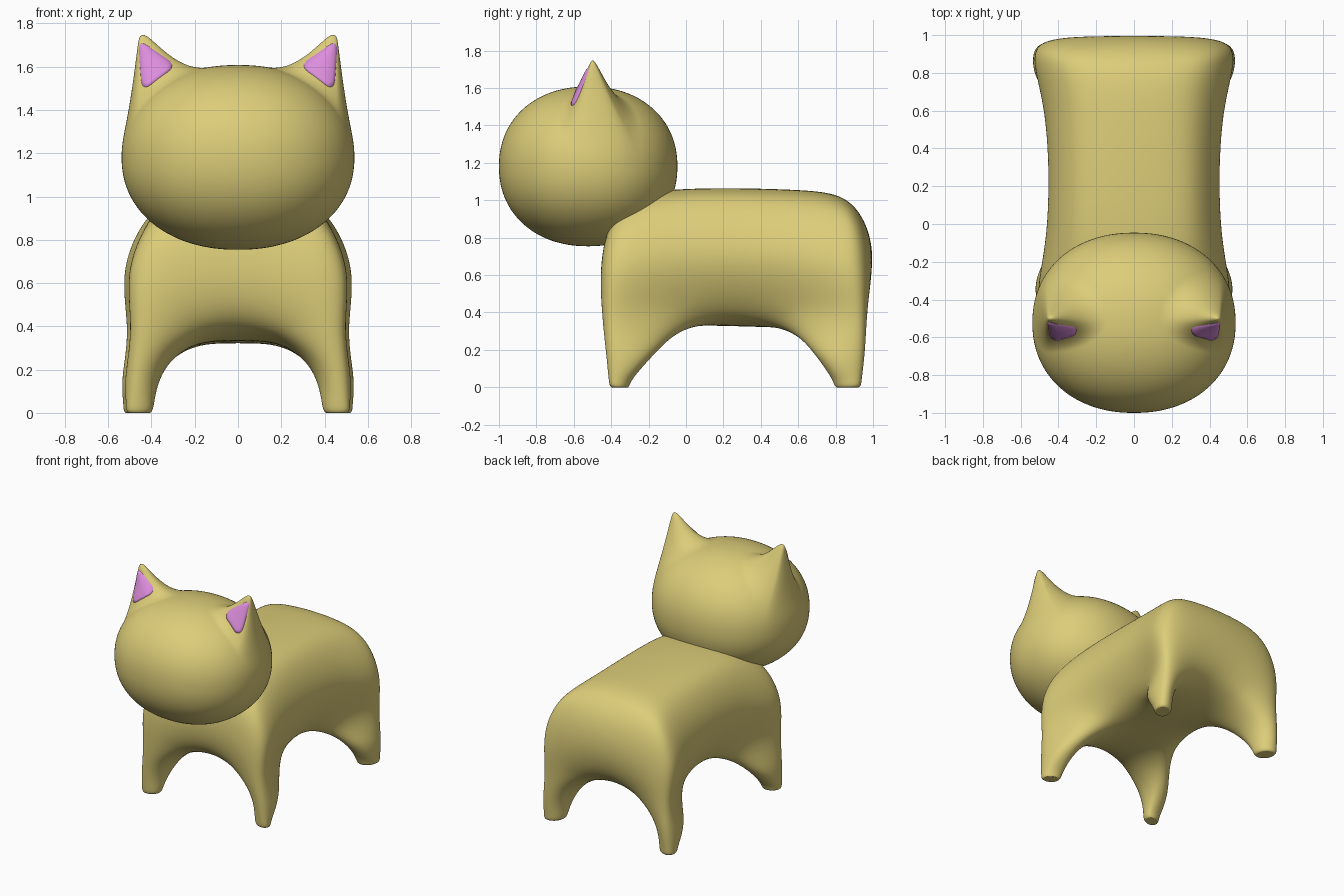
import bpy, bmesh, math
from mathutils import Vector
from mathutils.bvhtree import BVHTree

if "Cube" in bpy.data.objects:
    bpy.data.objects.remove(bpy.data.objects["Cube"])


def material(name, rgb):
    m = bpy.data.materials.new(name)
    m.diffuse_color = (*rgb, 1)
    m.use_nodes = True
    m.node_tree.nodes["Principled BSDF"].inputs["Base Color"].default_value = m.diffuse_color
    return m


def add_object(name, bm, mat):
    bmesh.ops.recalc_face_normals(bm, faces=bm.faces)
    for f in bm.faces:
        f.smooth = True
    me = bpy.data.meshes.new(name)
    bm.to_mesh(me)
    me.materials.append(mat)
    ob = bpy.data.objects.new(name, me)
    bpy.context.collection.objects.link(ob)
    return ob


def subdivided_mesh(ob):
    return bpy.data.meshes.new_from_object(
        ob.evaluated_get(bpy.context.evaluated_depsgraph_get()))


def smooth_through_points(ob, levels, steps=4):
    """Subdivide, nudging the cage so the smooth surface passes through its points."""
    mod = ob.modifiers.new("Smooth", 'SUBSURF')
    goal = [v.co.copy() for v in ob.data.vertices]
    mod.levels = 1
    for _ in range(steps):
        me = subdivided_mesh(ob)
        for v, g, s in zip(ob.data.vertices, goal, me.vertices):
            v.co += g - s.co
        bpy.data.meshes.remove(me)
        ob.data.update()
        ob.data.update_tag()
        bpy.context.view_layer.update()
    mod.levels = levels
    me = subdivided_mesh(ob)
    ob.modifiers.clear()
    ob.data = me
    for v in me.vertices:
        v.co.z = max(v.co.z, 0)


fur = material("fur", (0.72, 0.61, 0.19))
pink = material("pink", (0.72, 0.27, 0.72))

# Body: surface points from front to rear, belly / middle / top layers
OUTER = [
    [(.493, -.415, .40), (.39, -.02, .42), (.39, .57, .405), (.51, .935, .40)],
    [(.482, -.408, .66), (.465, -.05, .69), (.475, .58, .69), (.505, .922, .66)],
    [(.38, -.35, .88), (.37, -.05, .95), (.37, .58, .945), (.40, .872, .905)],
]
INNER = [
    [(.20, -.375, .375), (.20, .05, .325), (.20, .50, .315), (.20, .905, .375)],
    [(.18, -.443, .70), None, None, (.18, .993, .71)],
    [(.17, -.35, .95), (.17, -.05, 1.047), (.17, .57, 1.045), (.17, .88, .972)],
]
# Leg sections: z, x range, y range
FRONT_LEG = [(.19, .345, .515, -.425, -.16), (.045, .39, .515, -.41, -.288),
             (-.002, .412, .503, -.395, -.312)]
REAR_LEG = [(.19, .352, .528, .68, .953), (.045, .395, .528, .783, .936),
            (-.002, .417, .515, .808, .92)]

bm = bmesh.new()
verts = {}
for i in range(4):
    table, side = (OUTER if i in (0, 3) else INNER), (-1 if i < 2 else 1)
    for k in range(3):
        for j, p in enumerate(table[k]):
            if p:
                verts[i, j, k] = bm.verts.new((side * p[0], p[1], p[2]))


def quad(*keys):
    bm.faces.new([verts[k] for k in keys])


for a in range(3):
    for k in range(2):
        for e in (0, 3):
            quad((e, a, k), (e, a + 1, k), (e, a + 1, k + 1), (e, a, k + 1))
            quad((a, e, k), (a + 1, e, k), (a + 1, e, k + 1), (a, e, k + 1))
    for b in range(3):
        cell = [(a, b), (a + 1, b), (a + 1, b + 1), (a, b + 1)]
        quad(*[(i, j, 2) for i, j in cell])
        if a == 1 or b == 1:
            quad(*[(i, j, 0) for i, j in cell])
            continue
        # Legs drop from the four corner cells, pinched across the diagonal
        loop = [verts[i, j, 0] for i, j in cell]
        for z, x0, x1, y0, y1 in (FRONT_LEG if b == 0 else REAR_LEG):
            cx, cy = (x0 + x1) / 2 * (a - 1), (y0 + y1) / 2
            ring = []
            for u, v in ((-1, -1), (1, -1), (1, 1), (-1, 1)):
                s = .42 if u * v * (a - 1) * (b - 1) > 0 else .32
                ring.append(bm.verts.new((cx + u * s * (x1 - x0),
                                          cy + v * s * (y1 - y0), z)))
            for n in range(4):
                m = (n + 1) % 4
                bm.faces.new((loop[n], loop[m], ring[m], ring[n]))
            loop = ring
        bm.faces.new(loop)
body = add_object("body", bm, fur)
bm.free()
smooth_through_points(body, 4)

# Head: slightly boxy ellipsoid with two ears pulled upward
bm = bmesh.new()
bmesh.ops.create_icosphere(bm, subdivisions=7, radius=1)
POWER = 2.15
for v in bm.verts:
    n = v.co.copy()
    r = sum(abs(c) ** POWER for c in n) ** (-1 / POWER)
    x, y, z = n.x * r * .538, n.y * r * .477 - .523, n.z * r * .427 + 1.181
    if z > 1.181:
        dx, dy = abs(x) - .455, y + .5
        dx /= .085 if dx > 0 else .32
        dy /= .26 if dy > 0 else .18
        d = math.sqrt(dx * dx + dy * dy + .0064)
        if d < 1:
            z += .37 * (1 - d) ** 2
    v.co = (x, y, z)
add_object("head", bm, fur)
surface = BVHTree.FromBMesh(bm)
bm.free()

# Ear linings: padded rounded triangles laid on the front of each ear
corners = [Vector(c) for c in ((.464, 1.732), (.28, 1.606), (.446, 1.482))]
outline = []
for n, c in enumerate(corners):
    start, end = c.lerp(corners[n - 1], .25), c.lerp(corners[(n + 1) % 3], .25)
    for s in range(9):
        t = s / 8
        outline.append(start.lerp(c, t).lerp(c.lerp(end, t), t))
centre = sum(corners, Vector((0, 0))) / 3


def lining_point(p, lift):
    hit = surface.ray_cast(Vector((p.x, -2, p.y)), Vector((0, 1, 0)))[0]
    y = hit.y if hit and hit.y < -.45 else -.53 - (1.7 - p.y) * .3
    return y - lift


for side, name in ((-1, "left_ear_lining"), (1, "right_ear_lining")):
    bm = bmesh.new()
    hub = bm.verts.new((side * centre.x, lining_point(centre, .012), centre.y))
    prev = None
    for t, lift in ((.25, .012), (.5, .0115), (.75, .009), (.95, .005), (1, -.01)):
        ring = []
        for o in outline:
            p = centre.lerp(o, t)
            ring.append(bm.verts.new((side * p.x, lining_point(p, lift), p.y)))
        for n in range(len(ring)):
            if prev:
                bm.faces.new((prev[n - 1], prev[n], ring[n], ring[n - 1]))
            else:
                bm.faces.new((hub, ring[n - 1], ring[n]))
        prev = ring
    add_object(name, bm, pink)
    bm.free()
